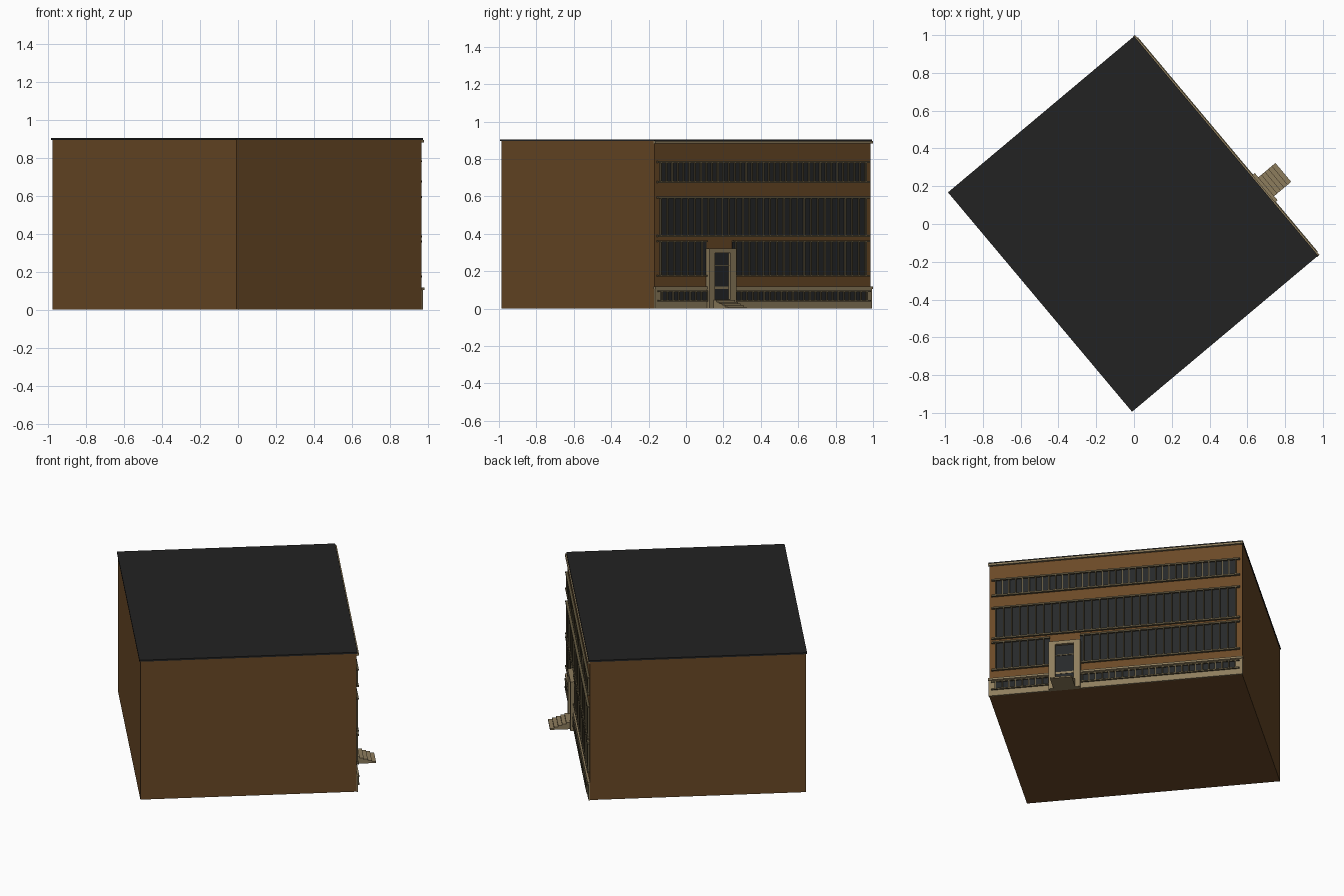
import bpy, bmesh, math
from mathutils import Matrix

old = bpy.data.objects.get("Cube")
if old:
    bpy.data.objects.remove(old, do_unlink=True)


def material(name, r, g, b):
    m = bpy.data.materials.new(name)
    m.use_nodes = True
    m.diffuse_color = (r, g, b, 1)
    bsdf = m.node_tree.nodes["Principled BSDF"]
    bsdf.inputs["Base Color"].default_value = (r, g, b, 1)
    bsdf.inputs["Roughness"].default_value = 0.9
    return m


BRICK = material("brown brick", 0.144, 0.067, 0.02)
STONE = material("beige stone", 0.27, 0.205, 0.11)
FRAME = material("dull bronze frame", 0.12, 0.095, 0.05)
ROOF = material("black roof", 0.016, 0.016, 0.016)
GLASS = material("dark glass", 0.02, 0.022, 0.023)

# Local axes: x points out of the facade, y runs along it
PLACE = Matrix.Translation((-0.005, 0, 0)) @ Matrix.Rotation(math.radians(40), 4, "Z")
FACE = 0.637
HALF = 0.754
DOOR = -0.302


def boxes(name, mat, spans):
    """One object from a list of (x0, x1, y0, y1, z0, z1) boxes."""
    bm = bmesh.new()
    for x0, x1, y0, y1, z0, z1 in spans:
        mid = Matrix.Translation(((x0 + x1) / 2, (y0 + y1) / 2, (z0 + z1) / 2))
        size = Matrix.Diagonal((x1 - x0, y1 - y0, z1 - z0, 1))
        bmesh.ops.create_cube(bm, size=1, matrix=PLACE @ mid @ size)
    mesh = bpy.data.meshes.new(name)
    bm.to_mesh(mesh)
    bm.free()
    mesh.materials.append(mat)
    obj = bpy.data.objects.new(name, mesh)
    bpy.context.collection.objects.link(obj)
    return obj


def on_face(depth, y0, y1, z0, z1):
    return (FACE - 0.002, FACE + depth, y0, y1, z0, z1)


# Main block and roof
boxes("building_body", BRICK, [(-0.637, FACE, -HALF, HALF, 0, 0.895)])
boxes("roof_slab", ROOF, [(-0.643, 0.643, -0.758, 0.758, 0.895, 0.905)])
boxes("cornice", STONE, [on_face(0.014, -0.758, 0.758, 0.882, 0.895)])

# Stone plinth with a capping ledge
boxes("plinth", STONE, [on_face(0.008, -0.757, 0.757, 0, 0.105)])
boxes("plinth_ledge", STONE, [on_face(0.014, -0.76, 0.76, 0.105, 0.118)])


# Window bands: glass, mullions and sills, leaving a gap at the doorway
def window_band(name, z0, z1, bays, base, gap):
    end = 0.715
    runs = [(-end, DOOR - 0.09), (DOOR + 0.09, end)] if gap else [(-end, end)]
    boxes(name + "_glass", GLASS, [on_face(base + 0.002, a, b, z0, z1) for a, b in runs])
    bars = []
    for i in range(bays + 1):
        y = -end + 2 * end * i / bays
        if not gap or abs(y - DOOR) > 0.09:
            bars.append(on_face(base + 0.01, y - 0.004, y + 0.004, z0, z1))
    boxes(name + "_mullions", FRAME, bars)


window_band("basement_windows", 0.045, 0.088, 36, 0.008, True)
window_band("ground_windows", 0.18, 0.355, 30, 0, True)
window_band("middle_windows", 0.39, 0.59, 30, 0, False)
window_band("top_windows", 0.682, 0.778, 36, 0, False)

sills = [on_face(0.014, -0.74, 0.74, z - 0.005, z + 0.005)
         for z in (0.387, 0.594, 0.677, 0.783)]
for a, b in ((-0.74, DOOR - 0.09), (DOOR + 0.09, 0.74)):
    sills += [on_face(0.014, a, b, z - 0.005, z + 0.005) for z in (0.175, 0.36)]
    sills += [on_face(0.018, a, b, z - 0.004, z + 0.004) for z in (0.041, 0.092)]
boxes("window_sills", FRAME, sills)

# Doorway: stone surround, glazed door, bronze rails
boxes("door_surround", STONE,
      [on_face(0.03, DOOR + s * 0.074 - 0.02, DOOR + s * 0.074 + 0.02, 0, 0.32) for s in (-1, 1)]
      + [on_face(0.03, DOOR - 0.06, DOOR + 0.06, 0.298, 0.32),
         on_face(0.03, DOOR - 0.06, DOOR + 0.06, 0, 0.047)])
boxes("door_glass", GLASS, [on_face(0.012, DOOR - 0.056, DOOR + 0.056, 0.047, 0.298)])
boxes("door_transom", FRAME, [on_face(0.016, DOOR - 0.056, DOOR + 0.056, 0.228, 0.234)])

# Entrance steps
STEPS = 5
boxes("entrance_steps", STONE,
      [(FACE, 0.785 - i * 0.024, DOOR - 0.065, DOOR + 0.065, i * 0.009, (i + 1) * 0.009)
       for i in range(STEPS)])
